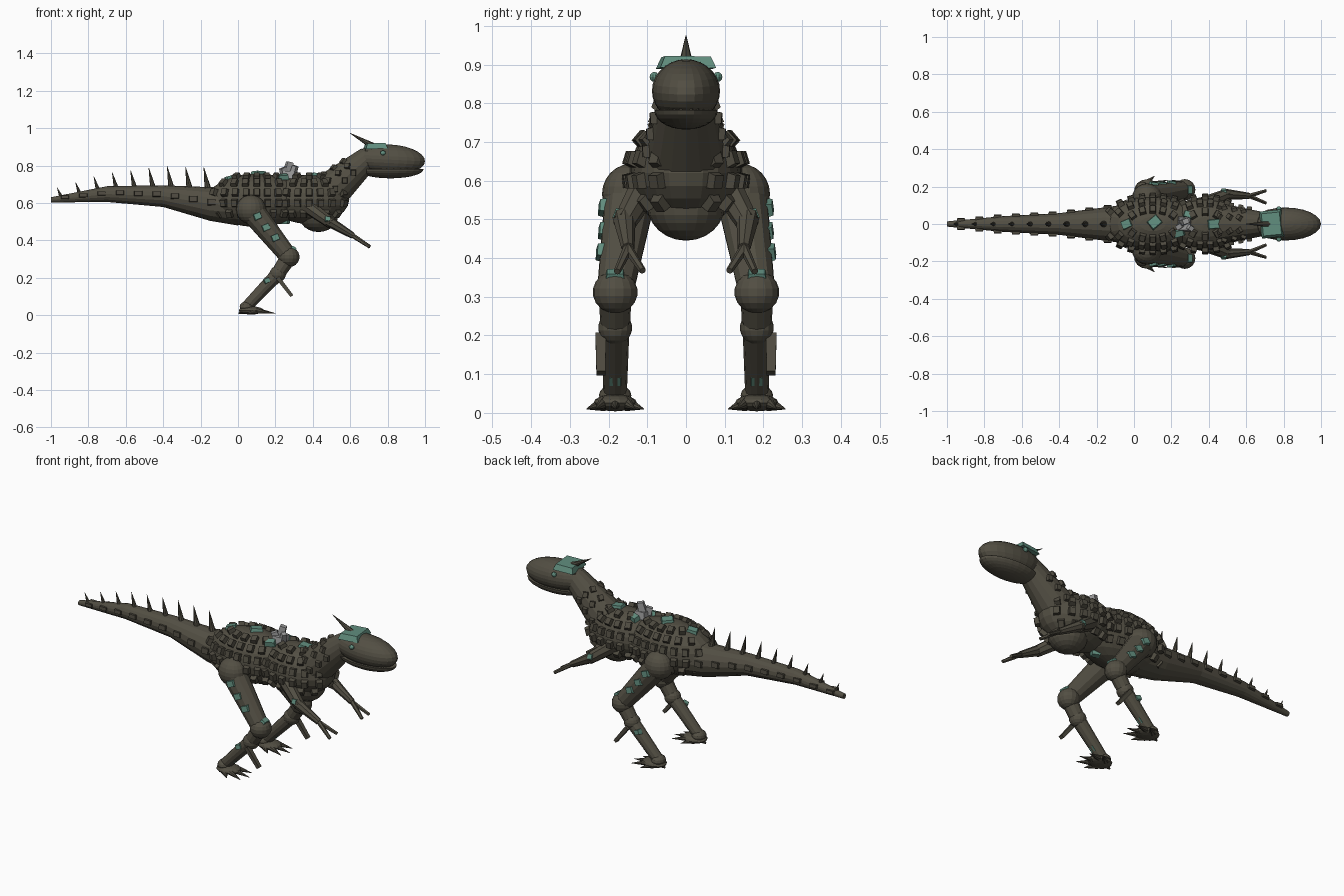
import bpy, bmesh, math
from mathutils import Vector, Matrix

old = bpy.data.objects.get("Cube")
if old:
    bpy.data.objects.remove(old)


def material(name, r, g, b):
    m = bpy.data.materials.new(name)
    m.use_nodes = True
    m.diffuse_color = (r, g, b, 1)
    m.node_tree.nodes["Principled BSDF"].inputs["Base Color"].default_value = (r, g, b, 1)
    return m


HIDE = material("dark olive hide", 0.085, 0.077, 0.056)
PLATE = material("dark olive plate", 0.075, 0.068, 0.05)
TEAL = material("worn teal", 0.12, 0.27, 0.21)
STEEL = material("grey steel", 0.32, 0.32, 0.32)


def finish(name, bm, mat):
    mesh = bpy.data.meshes.new(name)
    bmesh.ops.recalc_face_normals(bm, faces=bm.faces)
    bm.to_mesh(mesh)
    bm.free()
    mesh.materials.append(mat)
    ob = bpy.data.objects.new(name, mesh)
    bpy.context.collection.objects.link(ob)
    return ob


def frame(pos, normal, spin=0):
    q = Vector(normal).to_track_quat('Z', 'Y')
    return Matrix.Translation(pos) @ q.to_matrix().to_4x4() @ Matrix.Rotation(spin, 4, 'Z')


def ball(name, pos, size, mat=HIDE, pitch=0, seg=20, cut=False):
    bm = bmesh.new()
    bmesh.ops.create_uvsphere(bm, u_segments=seg, v_segments=seg * 3 // 5, radius=1)
    if cut:  # keep the lower half only
        geom = bm.verts[:] + bm.edges[:] + bm.faces[:]
        bmesh.ops.bisect_plane(bm, geom=geom, plane_co=(0, 0, 0), plane_no=(0, 0, 1), clear_outer=True)
        bmesh.ops.holes_fill(bm, edges=[e for e in bm.edges if e.is_boundary])
    scale = Matrix.Diagonal((*size, 1))
    bm.transform(Matrix.Translation(pos) @ Matrix.Rotation(pitch, 4, 'Y') @ scale)
    return finish(name, bm, mat)


def add_cone(bm, a, b, r1, r2, seg=12):
    a, b = Vector(a), Vector(b)
    bmesh.ops.create_cone(bm, cap_ends=True, segments=seg, radius1=r1, radius2=r2,
                          depth=(b - a).length, matrix=frame((a + b) / 2, b - a))


def limb(name, a, b, r1, r2, mat=HIDE, seg=12):
    bm = bmesh.new()
    add_cone(bm, a, b, r1, r2, seg)
    return finish(name, bm, mat)


def add_plate(bm, pos, normal, w, h, t, spin=0, taper=0.82):
    made = bmesh.ops.create_cube(bm, size=1)["verts"]
    for v in made:
        k = taper if v.co.z > 0 else 1
        v.co = Vector((v.co.x * w * k, v.co.y * h * k, v.co.z * t))
    bmesh.ops.transform(bm, matrix=frame(pos, normal, spin), verts=made)


def plate(name, pos, normal, w, h, t, mat=TEAL, spin=0):
    bm = bmesh.new()
    add_plate(bm, pos, normal, w, h, t, spin)
    return finish(name, bm, mat)


# Torso: hips, chest and belly
HIPS = (Vector((0.10, 0, 0.615)), Vector((0.265, 0.148, 0.143)))
CHEST = (Vector((0.38, 0, 0.62)), Vector((0.215, 0.142, 0.132)))
ball("hips", *HIPS)
ball("chest", *CHEST)
ball("belly", (0.43, 0, 0.535), (0.105, 0.1, 0.09))


def on_surface(body, azimuth, height):
    c, s = body
    k = (height - c.z) / s.z
    w = math.sqrt(max(0, 1 - k * k))
    u = Vector((w * math.cos(azimuth), w * math.sin(azimuth), k))
    return c + u * s, Vector((u.x / s.x, u.y / s.y, u.z / s.z)).normalized()


def inside(p, body):
    d = p - body[0]
    return sum((d[i] / body[1][i]) ** 2 for i in range(3)) < 0.97


# Rows of armour blocks around the torso
bm = bmesh.new()
for body, other in ((HIPS, CHEST), (CHEST, HIPS)):
    for row, z in enumerate((0.545, 0.6, 0.655, 0.705, 0.738)):
        c, s = body
        reach = s.x * math.sqrt(max(0, 1 - ((z - c.z) / s.z) ** 2))
        count = max(3, round(reach * 2 / 0.058))
        for i in range(count):
            f = -1 + (2 * i + 1) / count
            for side in (-1, 1):
                p, n = on_surface(body, side * math.acos(f), z)
                if not inside(p, other):
                    add_plate(bm, p + n * 0.006, n, 0.036, 0.042, 0.026)
finish("body_armour", bm, PLATE)

# Neck with armour blocks
N0, N1 = Vector((0.49, 0, 0.66)), Vector((0.70, 0, 0.845))
limb("neck", N0, N1, 0.105, 0.062, seg=16)
axis = (N1 - N0).normalized()
up = Vector((-axis.z, 0, axis.x))
bm = bmesh.new()
for f in (0.12, 0.36, 0.58):
    for side in (-1, 1):
        for ang in (25, 60, 95):
            a = math.radians(ang)
            n = up * math.cos(a) + Vector((0, side * math.sin(a), 0))
            p = N0.lerp(N1, f) + n * (0.108 - 0.043 * f)
            add_plate(bm, p, n, 0.03, 0.034, 0.02)
finish("neck_armour", bm, PLATE)

# Tail lofted through rings: x, z, radius
bm = bmesh.new()
rings = []
TAIL = [(-1, 0.617, 0.014), (-0.7, 0.648, 0.042), (-0.4, 0.637, 0.058), (-0.15, 0.595, 0.09), (0, 0.59, 0.11)]
for x, z, r in TAIL:
    rings.append([bm.verts.new((x, r * math.cos(a), z + r * math.sin(a)))
                  for a in (i * math.tau / 16 for i in range(16))])
for lo, hi in zip(rings, rings[1:]):
    for i in range(16):
        j = (i + 1) % 16
        bm.faces.new((lo[i], lo[j], hi[j], hi[i]))
bm.faces.new(rings[0])
bm.faces.new(rings[-1])
finish("tail", bm, HIDE)


def tail_at(x):
    for (x0, z0, r0), (x1, z1, r1) in zip(TAIL, TAIL[1:]):
        if x <= x1:
            f = (x - x0) / (x1 - x0)
            return z0 + (z1 - z0) * f, r0 + (r1 - r0) * f


# Tail spikes and side blocks
spikes, blocks = bmesh.new(), bmesh.new()
for i in range(9):
    x = -0.945 + i * 0.098
    z, r = tail_at(x)
    length = 0.04 + 0.065 * min(1, i / 6)
    add_cone(spikes, (x, 0, z + r - 0.01), (x - 0.022, 0, z + r + length), 0.01 + 0.001 * i, 0.001, 8)
    for side in (-1, 1):
        add_plate(blocks, (x + 0.02, side * r, z + 0.008), (0, side, 0.15), 0.048, 0.02 + 0.002 * i, 0.022)
finish("tail_spikes", spikes, PLATE)
finish("tail_blocks", blocks, PLATE)

# Head, jaw, horn, brow plate, eyes and teeth
ball("head", (0.81, 0, 0.832), (0.19, 0.088, 0.081), pitch=0.05, seg=24)
ball("lower_jaw", (0.815, 0, 0.782), (0.178, 0.082, 0.05), seg=24, cut=True)
limb("horn", (0.72, 0, 0.905), (0.597, 0, 0.975), 0.018, 0.001, PLATE, 8)
plate("brow_plate", (0.735, 0, 0.905), (-0.03, 0, 1), 0.145, 0.118, 0.03, spin=0.1)
plate("brow_ridge", (0.735, 0, 0.897), (0, 0, 1), 0.12, 0.1, 0.035, PLATE, 0.1)
teeth = bmesh.new()
for side in (-1, 1):
    ball("eye", (0.775, side * 0.082, 0.868), (0.015, 0.012, 0.013), TEAL, seg=10)
    for i in range(7):
        a = side * (0.2 + i * 0.25)
        p = Vector((0.815 + 0.155 * math.cos(a), 0.066 * math.sin(a), 0.797))
        add_cone(teeth, p, p - Vector((0, 0, 0.028)), 0.008, 0.001, 6)
finish("teeth", teeth, PLATE)

# Machinery on the back
for name, pos, normal, w, h, t in (
        ("back_mount", (0.27, 0, 0.752), (0, 0, 1), 0.07, 0.08, 0.04),
        ("back_box", (0.27, 0.012, 0.79), (0.25, 0.1, 1), 0.034, 0.04, 0.06),
        ("back_block", (0.3, -0.02, 0.775), (0.3, -0.2, 1), 0.03, 0.03, 0.05),
        ("back_cap", (0.245, -0.012, 0.77), (-0.3, -0.2, 1), 0.03, 0.04, 0.04)):
    plate(name, pos, normal, w, h, t, STEEL)

# Teal patches on the back, throat and chest
for pos, normal, w, h, spin in (
        ((-0.04, 0, 0.734), (-0.25, 0, 1), 0.05, 0.06, 0.4),
        ((0.11, 0.01, 0.757), (0, 0.1, 1), 0.07, 0.06, 0.7),
        ((0.43, 0, 0.748), (0.1, 0, 1), 0.055, 0.075, 0.1),
        ((0.24, -0.05, 0.74), (0, -0.3, 1), 0.06, 0.04, 0.3),
        ((0.29, 0.05, 0.74), (0, 0.3, 1), 0.05, 0.04, -0.3),
        ((0.62, 0, 0.69), (0.66, 0, -0.75), 0.05, 0.05, 0.3),
        ((0.25, 0, 0.5), (0, 0, -1), 0.05, 0.04, 0.4)):
    plate("teal_patch", pos, normal, w, h, 0.025, spin=spin)

# Legs and arms on both sides
for side, tag in ((-1, "near"), (1, "far")):
    def at(x, y, z):
        return Vector((x, side * y, z))

    hip, knee, hock, ankle = at(0.07, 0.143, 0.565), at(0.272, 0.183, 0.312), at(0.212, 0.183, 0.22), at(0.045, 0.183, 0.045)
    ball(tag + "_hip", hip, (0.08, 0.074, 0.078))
    limb(tag + "_thigh", hip, knee, 0.068, 0.048)
    ball(tag + "_knee", knee, (0.057, 0.058, 0.055), seg=16)
    limb(tag + "_shin", knee, hock, 0.043, 0.038)
    ball(tag + "_hock", hock, (0.044, 0.044, 0.043), seg=16)
    limb(tag + "_lower_leg", hock, ankle, 0.037, 0.03)
    plate(tag + "_spur", at(0.25, 0.22, 0.152), (0.07, 0, -0.09), 0.028, 0.022, 0.125, PLATE)

    # Armour and teal plates on the leg
    for x, y, z, w, mat in ((0.105, 0.212, 0.53, 0.045, TEAL), (0.15, 0.212, 0.47, 0.045, TEAL),
                            (0.2, 0.218, 0.415, 0.045, TEAL), (0.155, 0.213, 0.185, 0.034, TEAL)):
        plate(tag + "_leg_plate", at(x, y, z), at(0.1, 1, 0.1), w, w * 0.85, 0.025, mat, 0.4)
    plate(tag + "_knee_plate", at(0.297, 0.183, 0.357), (0.5, 0, 0.85), 0.05, 0.03, 0.02)
    plate(tag + "_shin_plate", at(0.115, 0.183, 0.085), (0.7, 0, -0.7), 0.035, 0.035, 0.015)

    # Foot and claws
    ball(tag + "_ankle", ankle, (0.037, 0.042, 0.03), seg=14)
    ball(tag + "_foot", at(0.07, 0.183, 0.026), (0.068, 0.056, 0.022), seg=14)
    claws = bmesh.new()
    for d in (-1, 0, 1):
        add_cone(claws, at(0.1, 0.183 + d * 0.03, 0.025), at(0.2 - 0.02 * abs(d), 0.183 + d * 0.052, 0.01), 0.016, 0.001, 8)
        if d:
            add_cone(claws, at(0.06, 0.183 + d * 0.03, 0.024), at(0.11, 0.183 + d * 0.074, 0.01), 0.02, 0.001, 8)
    add_cone(claws, at(0.04, 0.183, 0.025), at(0.003, 0.183, 0.01), 0.02, 0.004, 8)
    finish(tag + "_claws", claws, PLATE)

    # Arm with two fingers
    shoulder, elbow, wrist = at(0.37, 0.105, 0.585), at(0.5, 0.16, 0.49), at(0.615, 0.15, 0.425)
    limb(tag + "_upper_arm", shoulder, elbow, 0.04, 0.03, seg=8)
    limb(tag + "_forearm", elbow - at(0.02, 0, -0.015), wrist, 0.03, 0.017, seg=8)
    limb(tag + "_outer_finger", wrist, at(0.705, 0.178, 0.365), 0.013, 0.009, seg=6)
    limb(tag + "_inner_finger", wrist, at(0.705, 0.112, 0.367), 0.013, 0.009, seg=6)
    plate(tag + "_arm_patch", at(0.48, 0.178, 0.515), at(0, 1, 0.4), 0.03, 0.03, 0.015)
